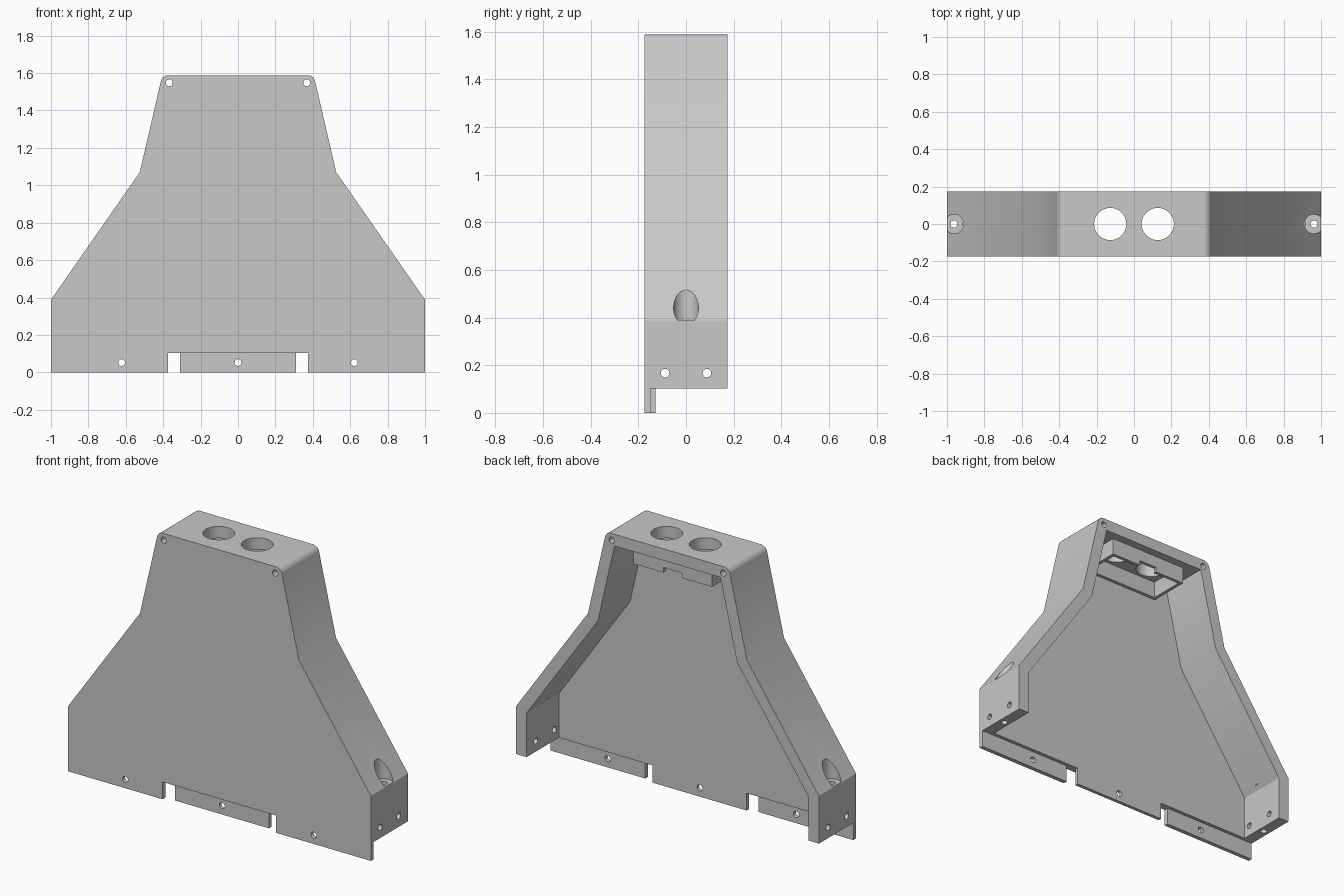
import bpy, bmesh, math
from mathutils import Vector

cube = bpy.data.objects.get("Cube")
if cube:
    bpy.data.objects.remove(cube)

grey = bpy.data.materials.new("plain grey")
grey.use_nodes = True
GREY = (0.58, 0.58, 0.58, 1)
grey.diffuse_color = GREY
grey.node_tree.nodes["Principled BSDF"].inputs["Base Color"].default_value = GREY

FRONT, BACK, FLOOR, WALL = -0.175, 0.175, 0.103, 0.07
PLATE, TAB = -0.129, -0.15


def prism(name, outline, y0, y1):
    """Extrude an (x, z) outline from y0 to y1."""
    bm = bmesh.new()
    face = bm.faces.new([bm.verts.new((x, y0, z)) for x, z in outline])
    ext = bmesh.ops.extrude_face_region(bm, geom=[face])["geom"]
    moved = [v for v in ext if isinstance(v, bmesh.types.BMVert)]
    bmesh.ops.translate(bm, verts=moved, vec=(0, y1 - y0, 0))
    bmesh.ops.recalc_face_normals(bm, faces=bm.faces)
    mesh = bpy.data.meshes.new(name)
    bm.to_mesh(mesh)
    bm.free()
    mesh.materials.append(grey)
    obj = bpy.data.objects.new(name, mesh)
    bpy.context.collection.objects.link(obj)
    return obj


def box(name, x0, x1, y0, y1, z0, z1):
    return prism(name, [(x0, z0), (x1, z0), (x1, z1), (x0, z1)], y0, y1)


def rod(centre, axis, radius, length, sides=40):
    """Round cutter centred on a point."""
    rot = Vector(axis).to_track_quat("Z", "Y").to_euler()
    bpy.ops.mesh.primitive_cylinder_add(vertices=sides, radius=radius, depth=length,
                                        location=centre, rotation=rot)
    return bpy.context.object


def cut(target, cutter):
    cutter.hide_render = True
    mod = target.modifiers.new("cut", "BOOLEAN")
    mod.operation, mod.solver, mod.object = "DIFFERENCE", "EXACT", cutter
    bpy.context.view_layer.objects.active = target
    bpy.ops.object.modifier_apply(modifier=mod.name)
    bpy.data.objects.remove(cutter)


def mirrored(half):
    return half + [(-x, z) for x, z in reversed(half)]


def inset(points, d):
    """Offset the right-hand half outline inwards, mitring each corner."""
    pts = [Vector(p) for p in points]
    normals = []
    for a, b in zip(pts, pts[1:]):
        t = (b - a).normalized()
        normals.append(Vector((-t.y, t.x)))
    result = []
    for p, n, m in zip(pts[1:-1], normals, normals[1:]):
        q = p + (n + m) * (d / (1 + n.dot(m)))
        result.append((q.x, q.y))
    return result


def rounded(corner, before, after, r, steps=10):
    """Fillet points for one corner."""
    c = Vector(corner)
    u, v = (Vector(before) - c).normalized(), (Vector(after) - c).normalized()
    half = math.acos(u.dot(v)) / 2
    centre = c + (u + v).normalized() * (r / math.sin(half))
    a = c + u * (r / math.tan(half)) - centre
    b = c + v * (r / math.tan(half)) - centre
    arc = [centre + a.lerp(b, i / steps).normalized() * r for i in range(steps + 1)]
    return [(p.x, p.y) for p in arc]


# Housing: tapered outline with rounded top corners
foot, shoulder, waist, top = (1, 0), (1, 0.388), (0.525, 1.07), (0.405, 1.588)
outer = [foot, shoulder, waist] + rounded(top, waist, (0, top[1]), 0.04)
housing = prism("housing", mirrored(outer), FRONT, BACK)

# Hollow, open at the back and bottom
inner = inset([foot, shoulder, waist, top, (0, top[1])], WALL)
hollow = [(1 - WALL, -0.1)] + inner
cut(housing, prism("hollow", mirrored(hollow), PLATE, 0.4))

# Lower edge: two front tabs, a set-back middle tab and gaps between
cut(housing, box("floor_cut", -1.1, 1.1, PLATE, 0.4, -0.1, FLOOR))
cut(housing, box("middle_recess", -0.32, 0.32, -0.4, TAB, -0.1, FLOOR))
for s in (-1, 1):
    lo, hi = sorted((s * 0.31, s * 0.375))
    cut(housing, box("gap", lo, hi, -0.4, 0.4, -0.1, FLOOR))
    lo, hi = sorted((s * 0.35, s * 1.1))
    cut(housing, box("tab_back", lo, hi, TAB, 0.4, -0.1, FLOOR))

# Screw holes in the tabs and top corners
for x in (-0.622, 0, 0.622):
    cut(housing, rod((x, FRONT, 0.052), (0, 1, 0), 0.018, 0.2))
for s in (-1, 1):
    cut(housing, rod((s * 0.368, 0, 1.548), (0, 1, 0), 0.018, 1))
    # Side holes, counterbore and vertical screw hole in each foot
    for y in (-0.088, 0.088):
        cut(housing, rod((s * 0.965, y, 0.167), (1, 0, 0), 0.018, 0.2))
    cut(housing, rod((s * 0.963, 0, 0.589), (0, 0, 1), 0.052, 0.4))
    cut(housing, rod((s * 0.963, 0, 0.245), (0, 0, 1), 0.019, 0.31))
    # Large openings in the top
    cut(housing, rod((s * 0.127, 0, 1.55), (0, 0, 1), 0.086, 0.2, 64))

# Thin frame hanging under the top, with a notch in its back edge
roof = top[1] - WALL
frame = box("socket_frame", -0.26, 0.26, -0.125, 0.125, roof - 0.1, roof + 0.005)
cut(frame, box("frame_hollow", -0.24, 0.24, -0.105, 0.105, 1, 2))
cut(frame, box("frame_notch", -0.06, 0.06, 0.09, 0.2, 1, roof - 0.07))

# Smooth round surfaces while keeping edges sharp
for obj in (housing, frame):
    bpy.ops.object.select_all(action="DESELECT")
    obj.select_set(True)
    bpy.context.view_layer.objects.active = obj
    bpy.ops.object.shade_smooth_by_angle(angle=math.radians(25))
    obj.data.materials.clear()
    obj.data.materials.append(grey)
    for p in obj.data.polygons:
        p.material_index = 0
